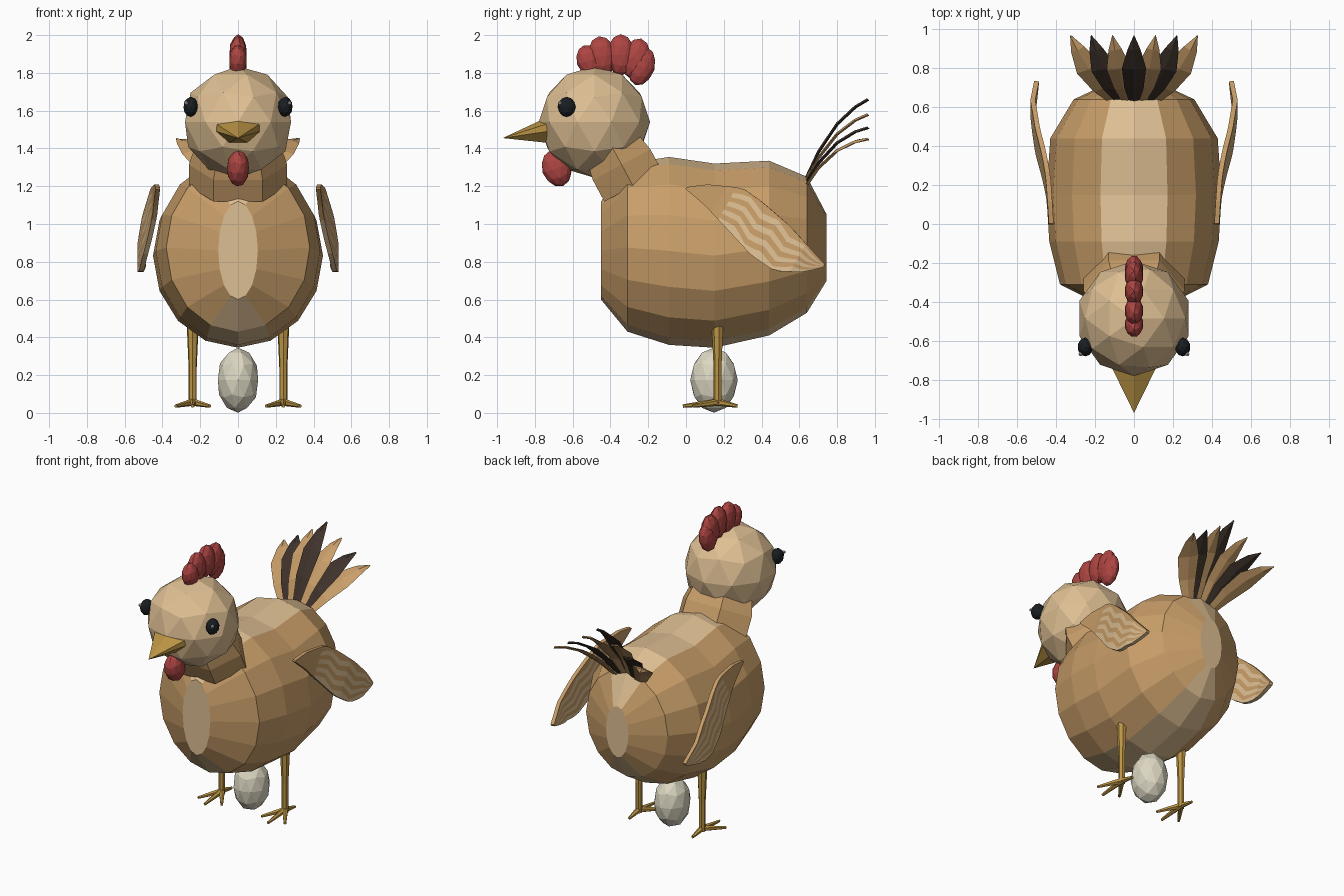
import bpy, bmesh
from math import sin, cos, pi
from mathutils import Vector, Matrix

if "Cube" in bpy.data.objects:
    bpy.data.objects.remove(bpy.data.objects["Cube"])


def mat(name, r, g, b):
    m = bpy.data.materials.new(name)
    m.diffuse_color = (r, g, b, 1)
    m.use_nodes = True
    m.node_tree.nodes["Principled BSDF"].inputs["Base Color"].default_value = m.diffuse_color
    return m


TAN = mat("tan", .58, .34, .14)
PALE = mat("pale", .73, .52, .29)
RED = mat("red", .42, .06, .055)
HORN = mat("horn", .5, .3, .06)
DARK = mat("dark", .05, .033, .024)
SHELL = mat("shell", .72, .68, .54)
BLACK = mat("black", .01, .013, .016)
WHITE = mat("white", .8, .8, .8)


def finish(name, bm, *mats):
    bmesh.ops.recalc_face_normals(bm, faces=bm.faces)
    me = bpy.data.meshes.new(name)
    bm.to_mesh(me)
    bm.free()
    for m in mats:
        me.materials.append(m)
    ob = bpy.data.objects.new(name, me)
    bpy.context.collection.objects.link(ob)
    return ob


def ball(name, loc, size, m, sub=2, tilt=0):
    bm = bmesh.new()
    mx = Matrix.Translation(loc) @ Matrix.Rotation(tilt, 4, 'X') @ Matrix.Diagonal((*size, 1))
    bmesh.ops.create_icosphere(bm, subdivisions=sub, radius=1, matrix=mx)
    return finish(name, bm, m)


def loft(bm, rings, caps=True):
    vs = [[bm.verts.new(p) for p in r] for r in rings]
    n = len(vs[0])
    sides = []
    for a, b in zip(vs, vs[1:]):
        sides.append([bm.faces.new((a[i], a[(i + 1) % n], b[(i + 1) % n], b[i])) for i in range(n)])
    ends = [bm.faces.new(vs[0]), bm.faces.new(vs[-1])] if caps else []
    return sides, ends


def rod(bm, a, b, r1, r2, n=7):
    a, b = Vector(a), Vector(b)
    d = b - a
    mx = Matrix.Translation((a + b) / 2) @ d.to_track_quat('Z', 'Y').to_matrix().to_4x4()
    bmesh.ops.create_cone(bm, cap_ends=True, segments=n, radius1=r1, radius2=r2,
                          depth=d.length, matrix=mx)


def interp(pts, t):
    for (a, p), (b, q) in zip(pts, pts[1:]):
        if t <= b:
            return p + (q - p) * (t - a) / (b - a)
    return pts[-1][1]


# body: 16-sided rings along y (y, half width, bottom, top), pale stripe on top and bottom
bm = bmesh.new()
stations = [(-.45, .105, .60, 1.12), (-.31, .38, .43, 1.32), (-.09, .435, .36, 1.355),
            (.15, .45, .345, 1.32), (.44, .43, .41, 1.335), (.64, .31, .53, 1.25), (.745, .085, .70, 1.05)]
rings = [[(w * sin(i * pi / 8), y, (lo + hi) / 2 + (hi - lo) / 2 * cos(i * pi / 8)) for i in range(16)]
         for y, w, lo, hi in stations]
sides, ends = loft(bm, rings)
for row in sides:
    for i in (0, 15, 7, 8):
        row[i].material_index = 1
for f in ends:
    f.material_index = 1
finish("body", bm, TAN, PALE)

# head
ball("head", (0, -.485, 1.54), (.295, .295, .295), PALE)

# neck collar: tilted six-sided ring
bm = bmesh.new()
c, ax, fw = Vector((0, -.28, 1.20)), Vector((0, -.47, .88)), Vector((0, -.88, -.47))
rings = []
for h, s in ((0, 1), (.13, 1), (.26, .85)):
    rings.append([c + ax * h + s * (Vector((.26 * cos(i * pi / 3), 0, 0)) + fw * (.2 * sin(i * pi / 3)))
                  for i in range(6)])
loft(bm, rings)
finish("neck_collar", bm, TAN)

# comb lobes
for k, (y, z, ry, rz, t) in enumerate([(-.515, 1.865, .065, .085, .3), (-.445, 1.89, .075, .105, .15),
                                       (-.345, 1.895, .075, .11, 0), (-.265, 1.875, .075, .11, -.25),
                                       (-.235, 1.835, .07, .105, -.3)]):
    ball(f"comb_lobe_{k + 1}", (0, y, z), (.048, ry, rz), RED, tilt=t)

# wattle
ball("wattle", (0, -.685, 1.295), (.06, .078, .1), RED, tilt=.35)

# beak: faceted cross-section running to a tip
bm = bmesh.new()
sec = [(-.115, 1.53), (0, 1.565), (.115, 1.53), (.115, 1.49), (.05, 1.43), (-.05, 1.43), (-.115, 1.49)]
base = [bm.verts.new((x, -.735, z)) for x, z in sec]
tip = bm.verts.new((0, -.97, 1.455))
for i in range(7):
    bm.faces.new((base[i], base[(i + 1) % 7], tip))
bm.faces.new(base)
finish("beak", bm, HORN)

# wing outline along its own axis
UPPER = [(0, .005), (.086, .071), (.26, .147), (.383, .135), (.578, .095), (.837, .008)]
LOWER = [(0, -.005), (.13, -.03), (.327, -.092), (.48, -.142), (.625, -.153), (.759, -.084), (.837, -.008)]
DEPTH = [(0, .425), (.2, .44), (.35, .465), (.5, .495), (.7, .52), (.837, .5)]
COLS, ROWS = 18, 8


def wing(name, side):
    bm = bmesh.new()
    grid = []
    for i in range(COLS + 1):
        u = .837 * i / COLS
        hi, lo = interp(UPPER, u), interp(LOWER, u)
        zig = .45 / ROWS * (1 if i // 2 % 2 else -1) * (i % 2) if u > .2 else 0
        col = []
        for j in range(ROWS + 1):
            t = j / ROWS + (zig if 0 < j < ROWS else 0)
            v = lo + (hi - lo) * t
            col.append(bm.verts.new((side * interp(DEPTH, u), .872 * u + .49 * v, 1.19 - .49 * u + .872 * v)))
        grid.append(col)
    for i in range(COLS):
        for j in range(ROWS):
            f = bm.faces.new((grid[i][j], grid[i + 1][j], grid[i + 1][j + 1], grid[i][j + 1]))
            f.material_index = int(i > 4 and j % 2 == 0)
    ob = finish(name, bm, TAN, PALE)
    mod = ob.modifiers.new("thickness", 'SOLIDIFY')
    mod.thickness = .025
    mod.offset = 0


# tail feathers: fan of bent, tapered blades
for k in range(-3, 4):
    a = abs(k)
    tz = (1.66, 1.58, 1.51, 1.45)[a]
    bz = 1.23 - .012 * a
    tx = (0, .11, .22, .325)[a] * (1 if k > 0 else -1)
    bx = .03 * k
    rings = []
    for s, w, bend in ((0, .028, 0), (.28, .05, .045), (.6, .062, .06), (.85, .033, .035), (1, .003, 0)):
        p = Vector((bx + (tx - bx) * s, .63 + .335 * s - bend * .5, bz + (tz - bz) * s + bend * .7))
        e = Vector((w, -.15 * k * w, -.12 * k * w))
        n = Vector((0, -.006, .006))
        rings.append([p - e, p + n, p + e, p - n])
    bm = bmesh.new()
    loft(bm, rings)
    finish(f"tail_feather_{k + 4}", bm, TAN if k % 2 and a == 3 or a == 1 else DARK)

# paired parts: wings, eyes, legs with toes
for word, s in (("right", 1), ("left", -1)):
    wing(word + "_wing", s)
    ball(word + "_eye", (s * .25, -.632, 1.62), (.04, .048, .053), BLACK)
    ball(word + "_eye_glint", (s * .274, -.668, 1.64), (.012, .012, .012), WHITE, 1)
    x, y = s * .24, .168
    bm = bmesh.new()
    rod(bm, (x, y, .04), (x, y, .26), .022, .022)
    rod(bm, (x, y, .24), (x, y, .46), .022, .032)
    for dx, dy in ((-.09, -.13), (0, -.185), (.09, -.13), (0, .105)):
        rod(bm, (x, y, .057), (x + dx, y + dy, .036), .02, .009, 6)
    finish(word + "_leg", bm, HORN)

# egg
ball("egg", (0, .148, .173), (.112, .126, .172), SHELL)
